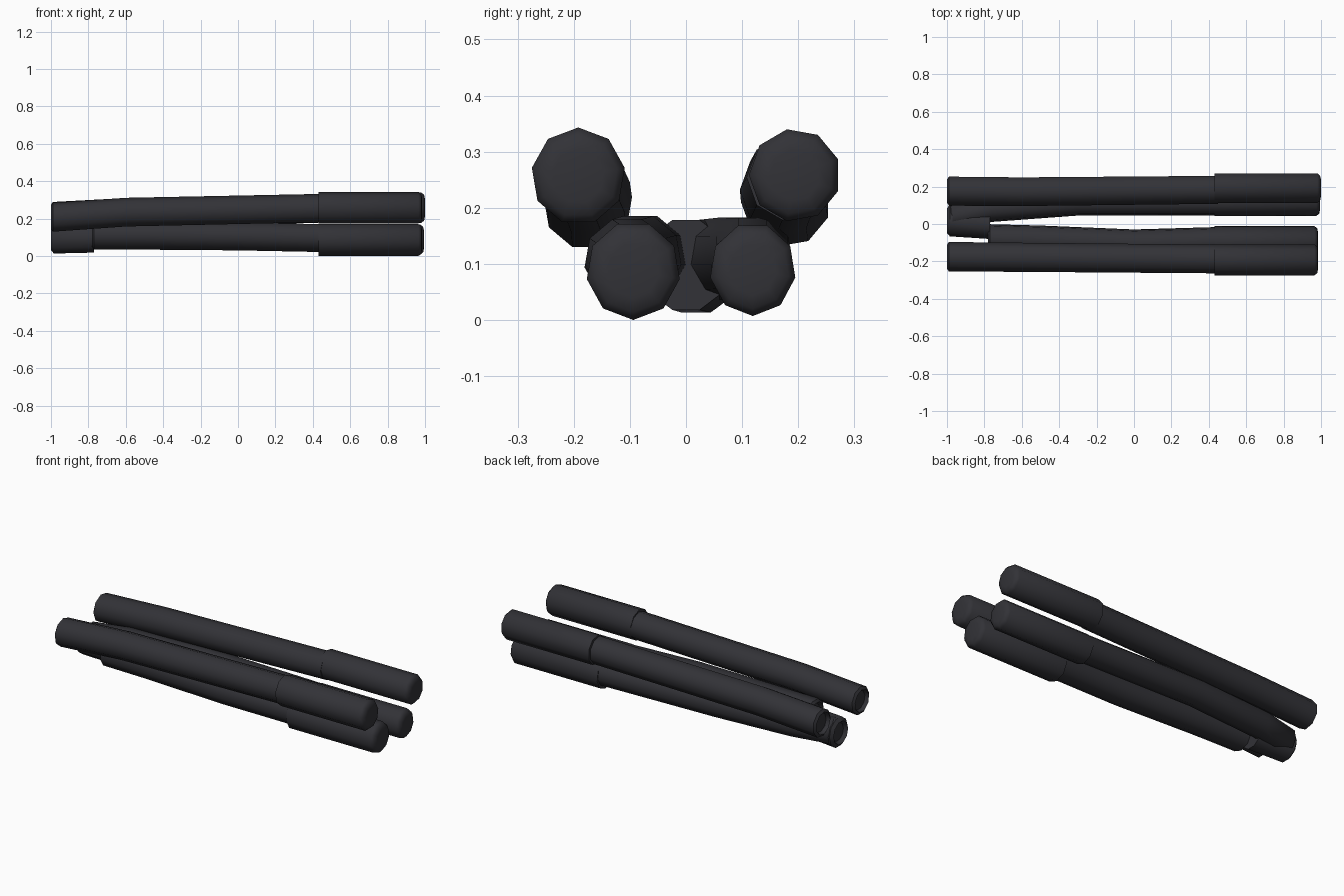
import bpy, bmesh, math

if "Cube" in bpy.data.objects:
    bpy.data.objects.remove(bpy.data.objects["Cube"])

dark = bpy.data.materials.new("charcoal")
dark.diffuse_color = (0.032, 0.032, 0.038, 1)
dark.use_nodes = True
dark.node_tree.nodes["Principled BSDF"].inputs["Base Color"].default_value = dark.diffuse_color


def loft(name, rings, sides=8, turn=0.0):
    """Closed tube along x through rings of (x, y, z, radius_y, radius_z)."""
    bm = bmesh.new()
    loops = []
    for x, y, z, ry, rz in rings:
        loop = []
        for i in range(sides):
            a = 2 * math.pi * i / sides + turn
            loop.append(bm.verts.new((x, y + ry * math.cos(a), z + rz * math.sin(a))))
        loops.append(loop)
    for p, q in zip(loops, loops[1:]):
        for i in range(sides):
            j = (i + 1) % sides
            bm.faces.new((p[i], p[j], q[j], q[i]))
    bm.faces.new(loops[0])
    bm.faces.new(loops[-1])
    bmesh.ops.recalc_face_normals(bm, faces=bm.faces)
    me = bpy.data.meshes.new(name)
    bm.to_mesh(me)
    bm.free()
    me.materials.append(dark)
    ob = bpy.data.objects.new(name, me)
    bpy.context.collection.objects.link(ob)
    bpy.context.view_layer.objects.active = ob
    ob.select_set(True)
    bpy.ops.object.shade_smooth_by_angle(angle=math.radians(50))
    ob.select_set(False)


def tube(name, path, tip, cap_radius, turn):
    """One barrel following its path, with a slightly wider sleeve at the +x end."""
    x0, y0, z0, r0 = path[0]
    # recessed socket at the rear end
    rings = [(x0 + 0.02, y0, z0, r0 * 0.68, r0 * 0.68),
             (x0, y0, z0, r0 * 0.8, r0 * 0.8),
             (x0 + 0.01, y0, z0, r0, r0)]
    rings += [(x, y, z, r, r) for x, y, z, r in path[1:]]
    loft(name + "_barrel", rings, 9, turn)
    # sleeve with a small chamfer at the tip
    ty, tz, tx = tip
    ry, rz = cap_radius
    loft(name + "_sleeve",
         [(0.43, ty, tz, ry, rz), (tx - 0.02, ty, tz, ry, rz),
          (tx - 0.005, ty, tz, ry * 0.84, rz * 0.84),
          (tx, ty, tz, ry * 0.55, rz * 0.55)], 9, turn)


# upper pair
tube("upper_front_tube",
     [(-1, -0.175, 0.205, 0.080), (-0.6, -0.178, 0.232, 0.079),
      (0.45, -0.187, 0.254, 0.078)],
     (-0.192, 0.256, 0.985), (0.084, 0.087), math.pi / 2)
tube("upper_back_tube",
     [(-1, 0.178, 0.210, 0.080), (-0.6, 0.175, 0.232, 0.079),
      (0.45, 0.185, 0.254, 0.077)],
     (0.194, 0.258, 1.0), (0.082, 0.083), math.pi / 3)

# lower pair, leaning together towards the rear
tube("lower_front_tube",
     [(-0.78, -0.078, 0.112, 0.078), (-0.5, -0.085, 0.112, 0.078),
      (0.0, -0.105, 0.107, 0.077), (0.45, -0.092, 0.098, 0.077)],
     (-0.094, 0.088, 0.985), (0.084, 0.088), -math.pi / 2)
tube("lower_back_tube",
     [(-0.98, 0.04, 0.108, 0.074), (-0.76, 0.085, 0.112, 0.075),
      (-0.3, 0.118, 0.112, 0.074), (0.45, 0.118, 0.098, 0.073)],
     (0.119, 0.090, 0.995), (0.077, 0.083), math.pi / 6)

# shared rear coupling where the lower pair meets
loft("rear_coupling",
     [(-0.98, 0.018, 0.095, 0.052, 0.052), (-1.0, 0.018, 0.095, 0.066, 0.066),
      (-0.985, 0.018, 0.095, 0.084, 0.086), (-0.77, 0.0, 0.098, 0.08, 0.084)],
     10, -math.pi / 2 + math.pi / 10)
